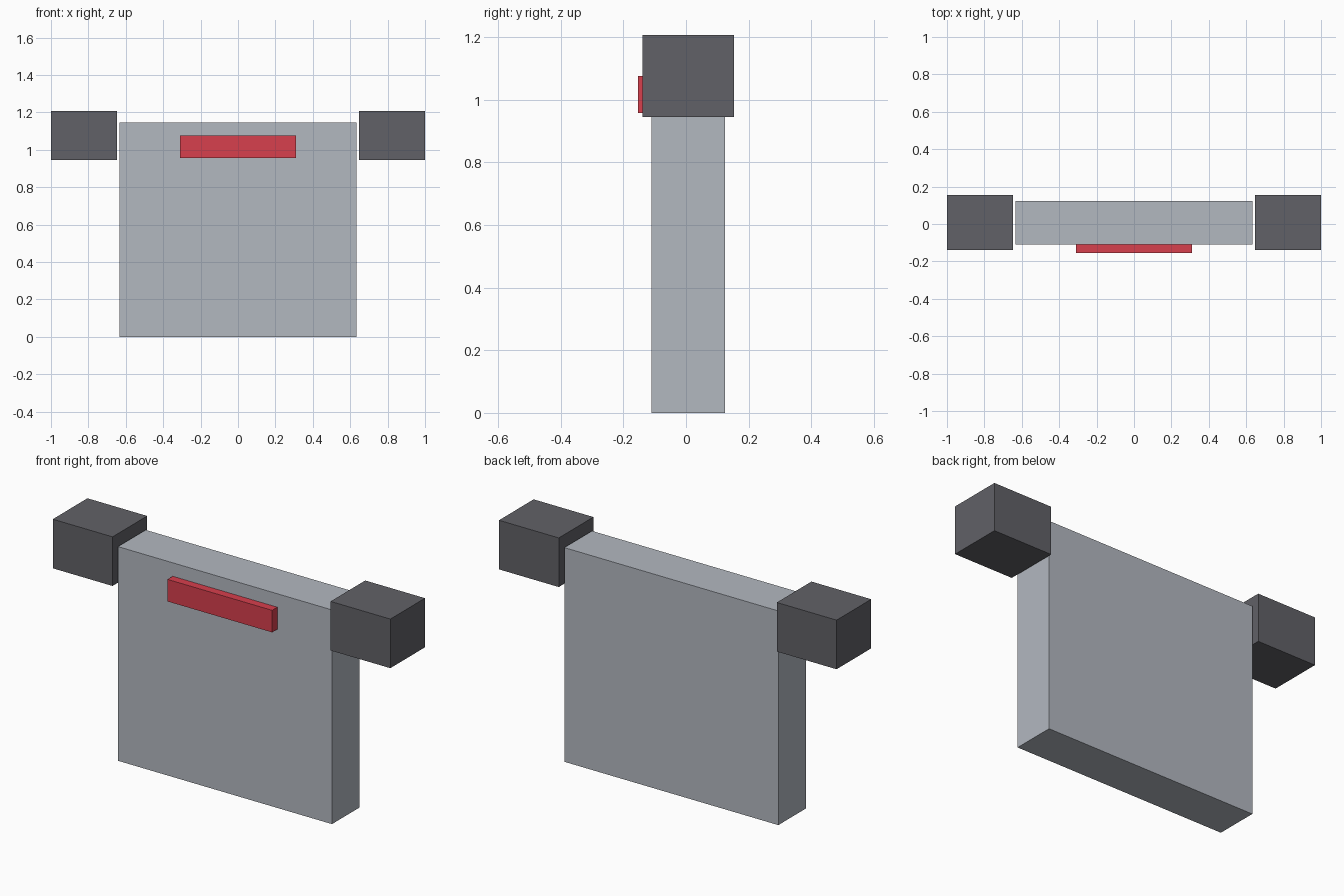
import bpy

if "Cube" in bpy.data.objects:
    bpy.data.objects.remove(bpy.data.objects["Cube"])


def material(name, color):
    mat = bpy.data.materials.new(name)
    mat.diffuse_color = (*color, 1.0)
    mat.use_nodes = True
    mat.node_tree.nodes["Principled BSDF"].inputs["Base Color"].default_value = mat.diffuse_color
    return mat


def box(name, low, high, mat):
    """Box spanning two opposite corners."""
    center = [(a + b) / 2 for a, b in zip(low, high)]
    bpy.ops.mesh.primitive_cube_add(size=1, location=center)
    obj = bpy.context.object
    obj.name = name
    obj.scale = [b - a for a, b in zip(low, high)]
    bpy.ops.object.transform_apply(location=False, rotation=False, scale=True)
    obj.data.materials.append(mat)
    return obj


light = material("light_grey", (0.45, 0.48, 0.53))
dark = material("dark_grey", (0.12, 0.12, 0.135))
red = material("red", (0.68, 0.05, 0.075))

# Main slab
box("panel", (-0.634, -0.11, 0), (0.634, 0.124, 1.147), light)

# Raised strip on the front
box("front_strip", (-0.31, -0.154, 0.957), (0.31, -0.11, 1.075), red)

# Blocks at both upper sides, just clear of the slab
for side, x0, x1 in (("left", -1.0, -0.646), ("right", 0.646, 1.0)):
    box(side + "_shoulder_block", (x0, -0.139, 0.944), (x1, 0.154, 1.207), dark)
